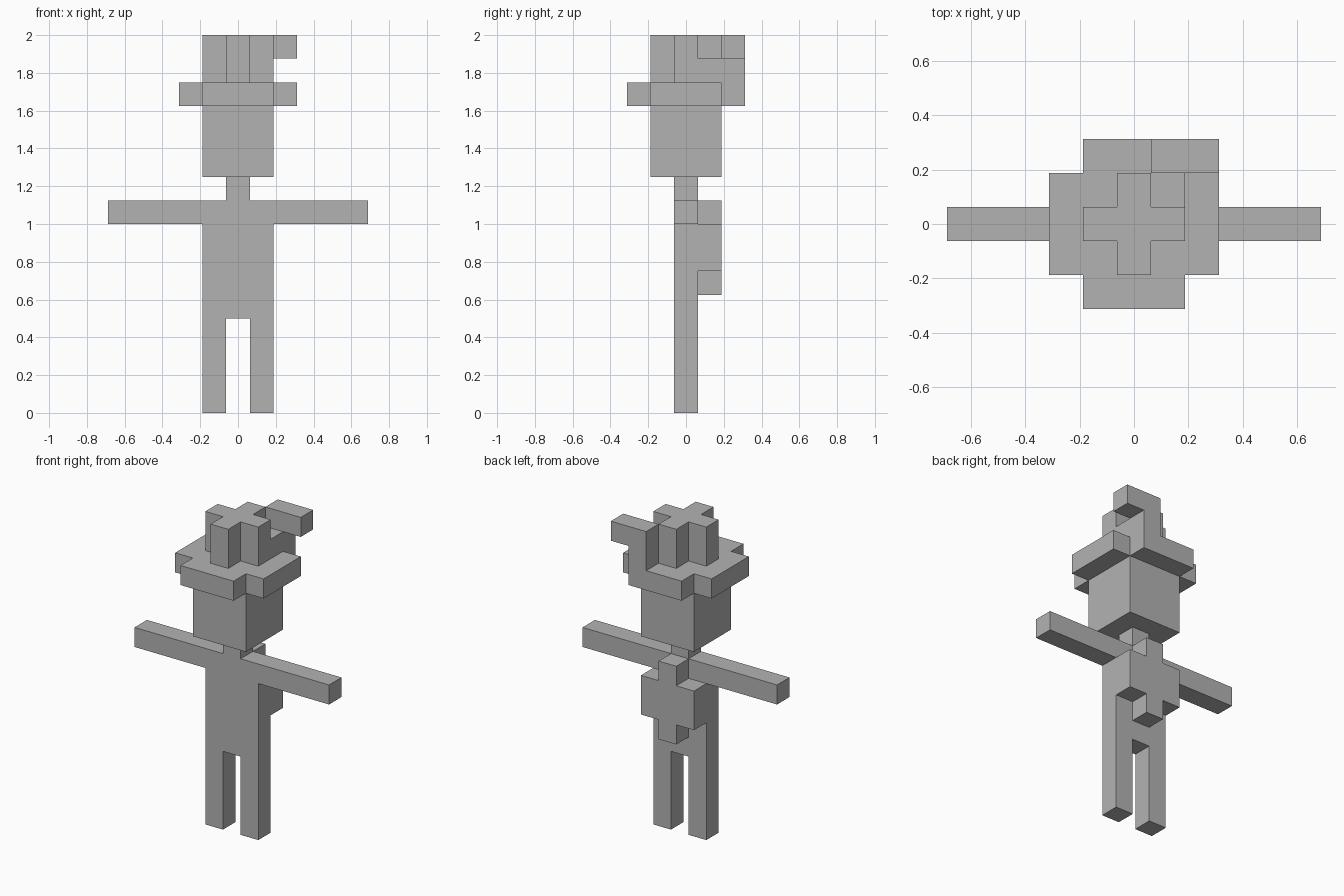
import bpy, bmesh
from mathutils import Vector

if "Cube" in bpy.data.objects:
    bpy.data.objects.remove(bpy.data.objects["Cube"])

U = 0.125  # edge of one cube cell

grey = bpy.data.materials.new("plain grey")
grey.diffuse_color = (0.45, 0.45, 0.45, 1.0)
grey.use_nodes = True
grey.node_tree.nodes["Principled BSDF"].inputs["Base Color"].default_value = grey.diffuse_color


def block(x0, x1, y0, y1, z0, z1):
    """Cells in inclusive index ranges; x and y cells are centred on 0."""
    return {(x, y, z) for x in range(x0, x1 + 1)
            for y in range(y0, y1 + 1) for z in range(z0, z1 + 1)}


parts = {
    # slim body
    "left_leg": block(-1, -1, 0, 0, 0, 3),
    "right_leg": block(1, 1, 0, 0, 0, 3),
    "torso": block(-1, 1, 0, 0, 4, 8),
    "left_arm": block(-5, -2, 0, 0, 8, 8),
    "right_arm": block(2, 5, 0, 0, 8, 8),
    "neck": block(0, 0, 0, 0, 9, 9),
    # cross-shaped pack on the back
    "backpack": block(-1, 1, 1, 1, 6, 7) | block(0, 0, 1, 1, 5, 8),
    # head and hat
    "head": block(-1, 1, -1, 1, 10, 12),
    "hat_brim": block(-2, 2, -1, 1, 13, 13) | block(-1, 1, -2, 2, 13, 13),
    "hat_crown": block(-1, 1, 0, 0, 14, 15) | block(0, 0, -1, 1, 14, 15),
    # feather rising behind the crown and bending sideways
    "feather": block(1, 1, 1, 2, 14, 14) | block(1, 2, 2, 2, 15, 15),
}
filled = set().union(*parts.values())


def build(name, cells):
    """Make the outer skin of a part, leaving out faces buried in neighbours."""
    bm = bmesh.new()
    for c in sorted(cells):
        centre = Vector((c[0], c[1], c[2] + 0.5)) * U
        for axis in range(3):
            for s in (-1, 1):
                n = list(c)
                n[axis] += s
                if tuple(n) in filled:
                    continue
                a, b = (axis + 1) % 3, (axis + 2) % 3
                corners = [(-1, -1), (1, -1), (1, 1), (-1, 1)]
                verts = []
                for p, q in corners[::s]:
                    v = centre.copy()
                    v[axis] += s * U / 2
                    v[a] += p * U / 2
                    v[b] += q * U / 2
                    verts.append(bm.verts.new(v))
                bm.faces.new(verts)
    bmesh.ops.remove_doubles(bm, verts=bm.verts, dist=0.001)
    # merge coplanar cell faces into large flat faces
    bmesh.ops.dissolve_limit(bm, angle_limit=0.01, verts=bm.verts, edges=bm.edges)
    mesh = bpy.data.meshes.new(name)
    bm.to_mesh(mesh)
    bm.free()
    mesh.materials.append(grey)
    bpy.context.collection.objects.link(bpy.data.objects.new(name, mesh))


for part_name, part_cells in parts.items():
    build(part_name, part_cells)
